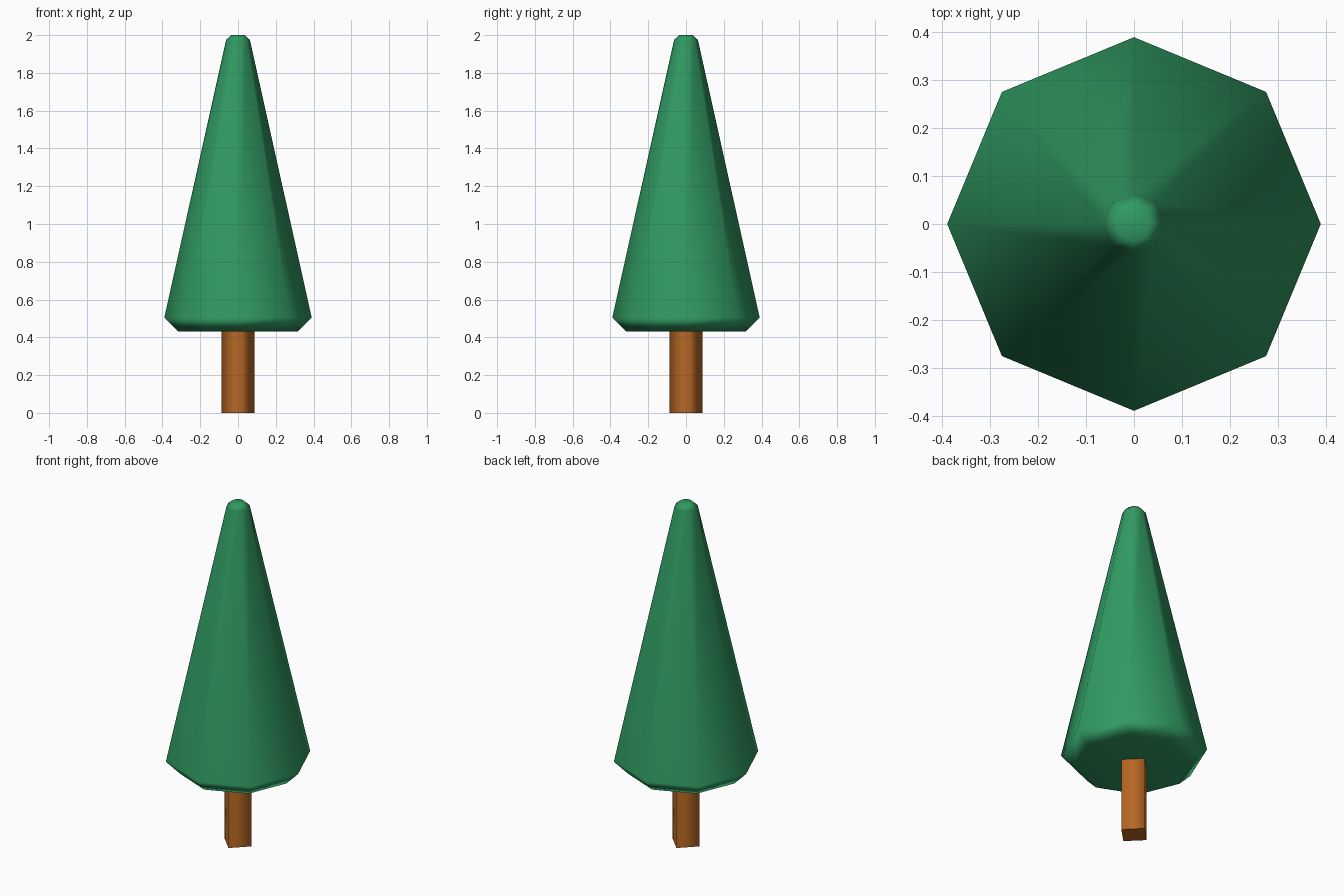
import bpy, math

if "Cube" in bpy.data.objects:
    bpy.data.objects.remove(bpy.data.objects["Cube"])


def material(name, color):
    m = bpy.data.materials.new(name)
    m.diffuse_color = (*color, 1)
    m.use_nodes = True
    m.node_tree.nodes["Principled BSDF"].inputs["Base Color"].default_value = m.diffuse_color
    return m


def lathe(name, profile, sides, mat):
    """Closed solid from (radius, height) rings, with corners on the axes."""
    verts = [(r * math.cos(2 * math.pi * i / sides), r * math.sin(2 * math.pi * i / sides), z)
             for r, z in profile for i in range(sides)]
    faces = [tuple(reversed(range(sides)))]
    for k in range(len(profile) - 1):
        for i in range(sides):
            j = (i + 1) % sides
            a, b = k * sides, (k + 1) * sides
            faces.append((a + i, a + j, b + j, b + i))
    faces.append(tuple(range(len(verts) - sides, len(verts))))
    mesh = bpy.data.meshes.new(name)
    mesh.from_pydata(verts, [], faces)
    mesh.materials.append(mat)
    for p in mesh.polygons:
        p.use_smooth = True
    obj = bpy.data.objects.new(name, mesh)
    bpy.context.collection.objects.link(obj)
    return obj


green = material("leaf green", (0.03, 0.325, 0.122))
brown = material("bark brown", (0.48, 0.14, 0.018))

# Foliage: eight-sided cone with chamfered base and tip, soft shading
foliage = lathe("foliage", [(0.315, 0.43), (0.39, 0.505), (0.063, 1.975), (0.035, 2.0)], 8, green)
foliage.modifiers.new("weighted normals", 'WEIGHTED_NORMAL')

# Trunk: four-sided post turned corner-on, with flat end caps
trunk = lathe("trunk", [(0.088, 0.0), (0.088, 0.45)], 4, brown)
for p in trunk.data.polygons:
    if abs(p.normal.z) > 0.9:
        p.use_smooth = False
